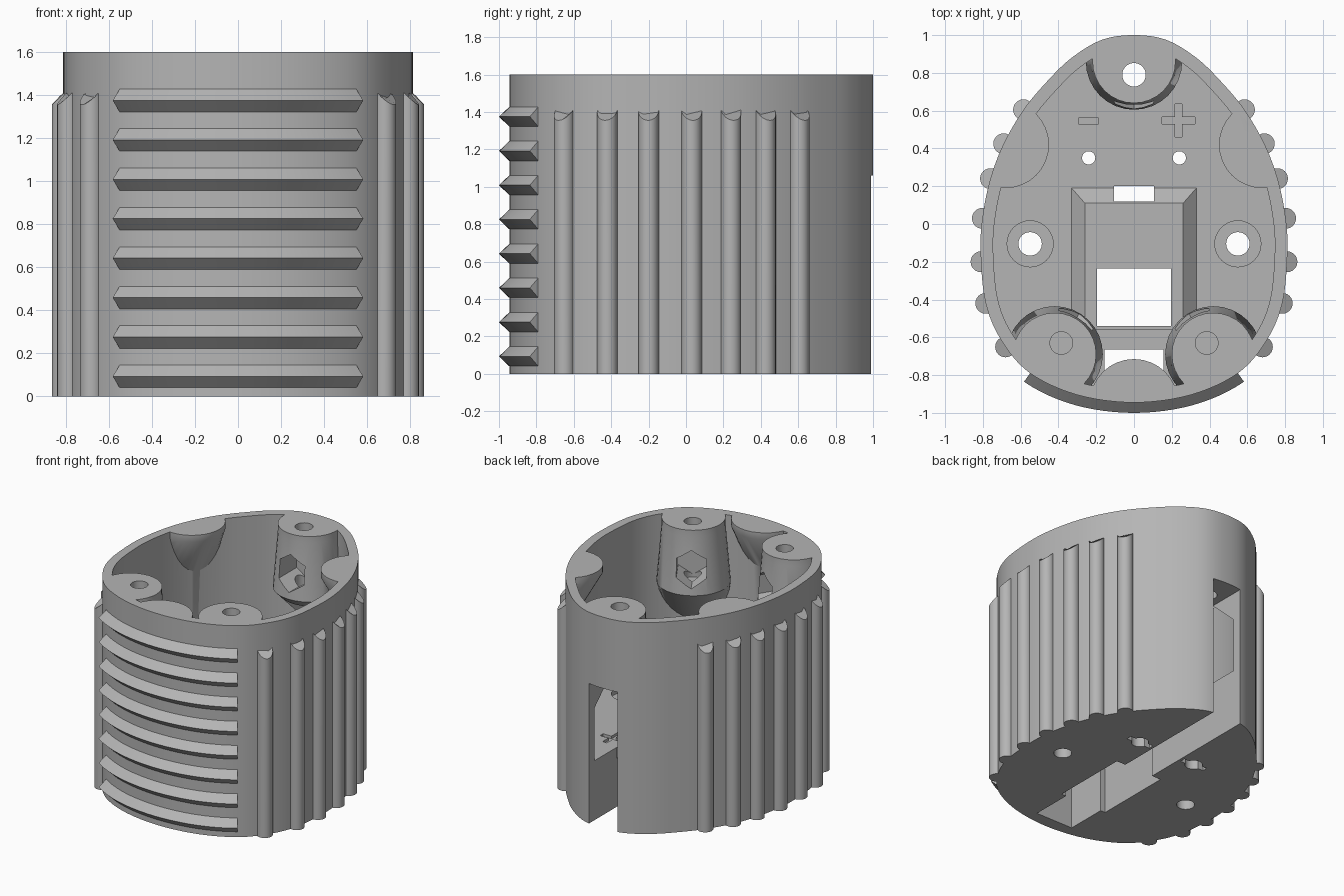
import bpy, bmesh, math
from mathutils import Vector

if "Cube" in bpy.data.objects:
    bpy.data.objects.remove(bpy.data.objects["Cube"])

grey = bpy.data.materials.new("warm_grey")
grey.use_nodes = True
grey.diffuse_color = (0.46, 0.46, 0.46, 1)
grey.node_tree.nodes["Principled BSDF"].inputs["Base Color"].default_value = (0.46, 0.46, 0.46, 1)

H, FLOOR = 1.6, 0.45


def loft(name, rings):
    """Closed solid through rings of equal point count."""
    bm = bmesh.new()
    loops = [[bm.verts.new(p) for p in ring] for ring in rings]
    n = len(loops[0])
    for a, b in zip(loops, loops[1:]):
        for i in range(n):
            j = (i + 1) % n
            bm.faces.new((a[i], a[j], b[j], b[i]))
    bm.faces.new(loops[0])
    bm.faces.new(loops[-1])
    bmesh.ops.recalc_face_normals(bm, faces=bm.faces)
    me = bpy.data.meshes.new(name)
    bm.to_mesh(me)
    bm.free()
    me.materials.append(grey)
    ob = bpy.data.objects.new(name, me)
    bpy.context.collection.objects.link(ob)
    return ob


def prism(name, pts, z0, z1):
    return loft(name, [[(p[0], p[1], z) for p in pts] for z in (z0, z1)])


def box(name, x0, x1, y0, y1, z0, z1):
    return prism(name, [(x0, y0), (x1, y0), (x1, y1), (x0, y1)], z0, z1)


def circle(x, y, r, n=32):
    return [(x + r * math.cos(math.tau * i / n), y + r * math.sin(math.tau * i / n)) for i in range(n)]


def combine(target, tool, op):
    """Boolean the tool into the target, then drop the tool."""
    mod = target.modifiers.new("cut", 'BOOLEAN')
    mod.operation, mod.object, mod.solver = op, tool, 'EXACT'
    dg = bpy.context.evaluated_depsgraph_get()
    dg.update()
    me = bpy.data.meshes.new_from_object(target.evaluated_get(dg))
    target.modifiers.clear()
    target.data = me
    bpy.data.objects.remove(tool)


# Egg-shaped outline: half profile, mirrored and splined
half = [(0, 1), (.17, .975), (.33, .88), (.46, .755), (.585, .605), (.69, .425), (.76, .24),
        (.803, .03), (.812, -.16), (.785, -.42), (.7, -.62), (.55, -.79), (.3, -.905), (0, -.945)]
ctrl = [Vector(p) for p in half] + [Vector((-x, y)) for x, y in half[-2:0:-1]]


def spline(c, steps):
    out, n = [], len(c)
    for i in range(n):
        a, b, d, e = c[i - 1], c[i], c[(i + 1) % n], c[(i + 2) % n]
        for k in range(steps):
            t = k / steps
            out.append(0.5 * (2 * b + (d - a) * t + (2 * a - 5 * b + 4 * d - e) * t * t
                              + (3 * b - a - 3 * d + e) * t ** 3))
    return out


outline = spline(ctrl, 6)


def normals(pts):
    out = []
    for i in range(len(pts)):
        t = (pts[(i + 1) % len(pts)] - pts[i - 1]).normalized()
        out.append(Vector((-t.y, t.x)))
    return out


norm = normals(outline)


def offset(d):
    return [p + n * d for p, n in zip(outline, norm)]


# Shell with thick floor
shell = prism("shell", outline, 0, H)
combine(shell, prism("cavity", offset(-.067), FLOOR, H + .2), 'DIFFERENCE')


# Bosses under the rim, tapering down into the wall
def boss(x, y, r, levels):
    out = Vector((x, y)).normalized()
    rings = [[(px + out.x * s, py + out.y * s, z) for px, py in circle(x, y, r + grow)]
             for z, s, grow in levels]
    ob = loft("boss", rings)
    combine(ob, prism("limit", offset(-.02), .3, H), 'INTERSECT')
    combine(shell, ob, 'UNION')


pad = [(H + .1, 0, 0), (H - .05, 0, 0), (1.2, .2, 0)]
screw = [(H + .1, 0, 0), (H - .05, 0, 0), (1.12, 0, .035), (.8, .3, 0)]
for side in (-1, 1):
    boss(side * .68, .42, .23, pad)
    boss(side * .42, -.69, .22, screw)
boss(0, -.95, .235, pad)
boss(0, .86, .22, screw)

# Raised cover over the underside pocket
combine(shell, loft("cover", [
    [(-.33, -.56, FLOOR - .05), (.33, -.56, FLOOR - .05), (.33, .19, FLOOR - .05), (-.33, .19, FLOOR - .05)],
    [(-.33, -.56, FLOOR), (.33, -.56, FLOOR), (.33, .19, FLOOR), (-.33, .19, FLOOR)],
    [(-.26, -.56, .52), (.26, -.56, .52), (.26, .11, .52), (-.26, .11, .52)]]), 'UNION')

# Cable channel, pocket, rear slot and floor openings
for b in [(-.12, .12, .66, 1.1, -.1, 1.06), (-.12, .12, 0, .7, -.1, .37),
          (-.195, .195, -.54, .05, -.1, .44), (-.195, .195, -.54, -.235, .3, .7),
          (-.155, .155, -.85, -.5, -.1, .38), (-.155, .155, -.8, -.665, .3, .6),
          (-.105, .105, .12, .2, .3, .7)]:
    combine(shell, box("opening", *b), 'DIFFERENCE')

# Polarity marks engraved in the floor
bars = [(.235, .548, .018, .088), (.235, .548, .088, .018), (-.24, .545, .05, .018)]
for x, y, w, h in bars:
    combine(shell, box("mark", x - w, x + w, y - h, y + h, FLOOR - .02, FLOOR + .05), 'DIFFERENCE')

# Screw holes, counterbores and wire holes
holes = [(0, .79, .062, .3, 2)]
for s in (-1, 1):
    holes += [(s * .385, -.63, .06, 1.15, 2), (s * .55, -.105, .062, -.1, .7),
              (s * .55, -.105, .122, FLOOR - .04, .6), (s * .24, .35, .035, -.1, .7),
              (s * .24, .35, .06, -.1, .2)]
    combine(shell, box("notch", s * .24 - .1, s * .24 + .1, .33, .37, -.1, .08), 'DIFFERENCE')
for x, y, r, z0, z1 in holes:
    combine(shell, prism("hole", circle(x, y, r), z0, z1), 'DIFFERENCE')

# Hexagonal nut traps facing the middle
for x, y in [(0, .79), (-.385, -.63), (.385, -.63)]:
    d = Vector((x, y, 0)).normalized()
    side = Vector((-d.y, d.x, 0))
    mid = Vector((x, y, 1.31))
    ring = [side * (.12 * math.sin(a * math.pi / 3)) + Vector((0, 0, .14 * math.cos(a * math.pi / 3)))
            for a in range(6)]
    combine(shell, loft("nut_trap", [[mid + d * k + p for p in ring] for k in (-.32, .06)]), 'DIFFERENCE')

# Vertical grip ribs with bevelled tops
parts = [shell]
for y in (-.65, -.42, -.185, .035, .24, .425, .605):
    i = min((k for k in range(len(outline)) if outline[k].x > 0), key=lambda k: abs(outline[k].y - y))
    for s in (-1, 1):
        c = Vector((s * outline[i].x, outline[i].y))
        n = Vector((s * norm[i].x, norm[i].y))
        ring = [Vector(p) for p in circle(c.x, c.y, .055, 24)]
        top = [(p.x, p.y, 1.41 - max(0, (p - c).dot(n))) for p in ring]
        parts.append(loft("grip_rib", [[(p.x, p.y, 0) for p in ring], top]))

# Curved front slats with triangular section
path = [i for i in range(len(outline)) if outline[i].y < -.7 and abs(outline[i].x) < .555]
for k in range(8):
    z = .093 + k * .1831
    rings = []
    for i in path:
        p, n = outline[i], norm[i]
        rings.append([(*(p + n * d), z + dz) for d, dz in ((0.055, 0), (-.01, .062), (-.01, -.062))])
    parts.append(loft("front_slat", rings))

# Smooth curved faces, keep edges crisp
bpy.ops.object.select_all(action='DESELECT')
for ob in parts:
    ob.select_set(True)
bpy.context.view_layer.objects.active = shell
bpy.ops.object.shade_smooth_by_angle(angle=math.radians(30))
